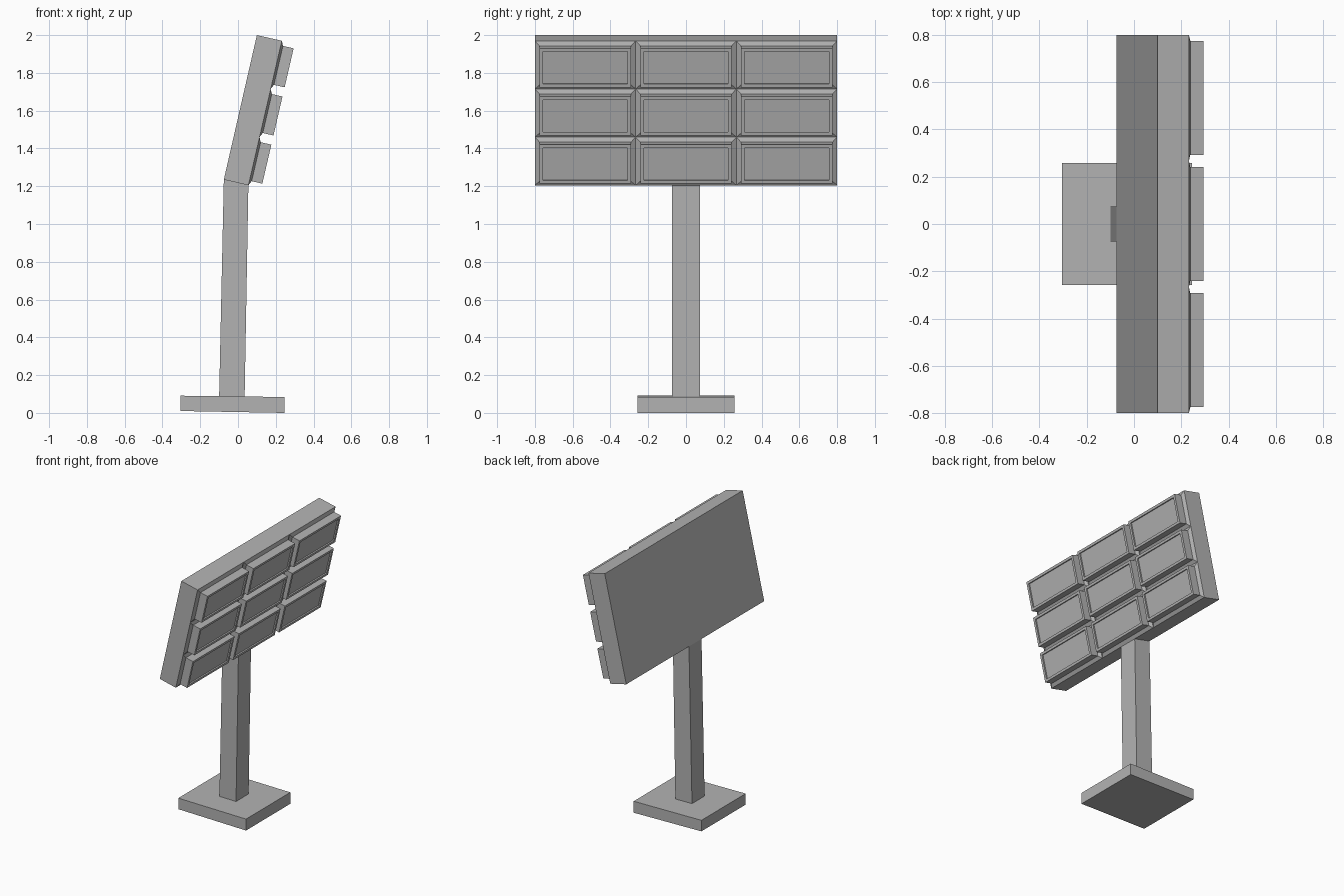
import bpy
import bmesh
from mathutils import Vector

default = bpy.data.objects.get("Cube")
if default:
    bpy.data.objects.remove(default, do_unlink=True)

grey = bpy.data.materials.new("mid grey")
grey.use_nodes = True
grey.diffuse_color = (0.45, 0.45, 0.45, 1)
grey.node_tree.nodes["Principled BSDF"].inputs["Base Color"].default_value = (0.45, 0.45, 0.45, 1)


def loft(name, rings):
    """Skin a list of four-point rings and cap both ends."""
    bm = bmesh.new()
    loops = [[bm.verts.new(p) for p in ring] for ring in rings]
    for a, b in zip(loops, loops[1:]):
        for i in range(4):
            j = (i + 1) % 4
            bm.faces.new((a[i], a[j], b[j], b[i]))
    bm.faces.new(loops[0][::-1])
    bm.faces.new(loops[-1])
    bmesh.ops.recalc_face_normals(bm, faces=bm.faces)
    mesh = bpy.data.meshes.new(name)
    bm.to_mesh(mesh)
    bm.free()
    mesh.materials.append(grey)
    obj = bpy.data.objects.new(name, mesh)
    bpy.context.collection.objects.link(obj)
    return obj


def extrude_profile(name, profile, half_width):
    """Extrude an x-z outline evenly to both sides in y."""
    return loft(name, [[(x, y, z) for x, z in profile] for y in (-half_width, half_width)])


# Foot, post and tilted board
back_low, front_low = (-0.075, 1.235), (0.055, 1.205)
back_top, front_top = (0.10, 2.0), (0.232, 1.97)
extrude_profile("foot", [(-0.305, 0.01), (0.245, 0), (0.245, 0.084), (-0.305, 0.091)], 0.257)
extrude_profile("post", [(-0.10, 0.08), (0.035, 0.08), front_low, back_low], 0.073)
extrude_profile("board", [back_low, front_low, front_top, back_top], 0.8)

# Raised tiles in a three by three grid on the board's front
origin = Vector((front_low[0], 0, front_low[1]))
slope = Vector((front_top[0], 0, front_top[1])) - origin
up = slope.normalized()
side = Vector((0, 1, 0))
out = side.cross(up)
cell_w, cell_h = 1.6 / 3, slope.length / 3

# Each step: margin from the cell edge, distance out from the board
steps = [(0, 0), (0.025, 0.012), (0.025, 0.07), (0.043, 0.07), (0.043, 0.06)]
for row in range(3):
    for col in range(3):
        centre = origin + up * cell_h * (row + 0.5) + side * cell_w * (col - 1)
        rings = []
        for margin, height in steps:
            w, h = cell_w / 2 - margin, cell_h / 2 - margin
            rings.append([centre + out * height + side * w * a + up * h * b
                          for a, b in ((-1, -1), (1, -1), (1, 1), (-1, 1))])
        loft(f"tile_{row + 1}_{col + 1}", rings)
